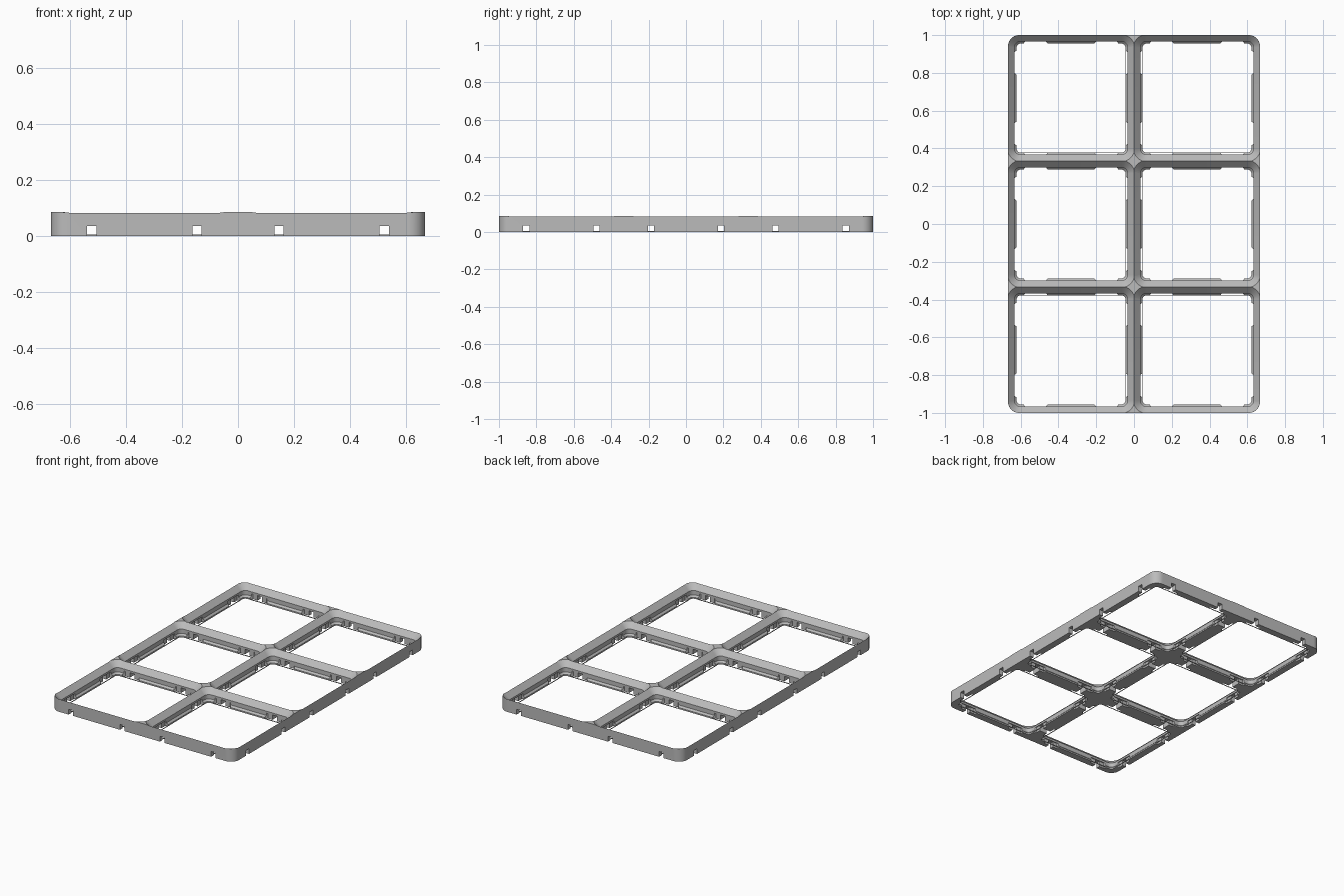
import bpy, bmesh, math
from mathutils import Vector, Matrix

if "Cube" in bpy.data.objects:
    bpy.data.objects.remove(bpy.data.objects["Cube"], do_unlink=True)

PITCH = 2 / 3
HALF = PITCH / 2
HEIGHT = 0.0855
COLS, ROWS = 2, 3
NOTCH = 0.1875          # notch distance from the cell centre
CELLS = [((i - (COLS - 1) / 2) * PITCH, (j - (ROWS - 1) / 2) * PITCH)
         for i in range(COLS) for j in range(ROWS)]

gray = bpy.data.materials.new("light gray plastic")
gray.use_nodes = True
gray.diffuse_color = (0.5, 0.5, 0.5, 1)
gray.node_tree.nodes["Principled BSDF"].inputs["Base Color"].default_value = (0.5, 0.5, 0.5, 1)


def rounded_rect(hx, hy, r, steps=10):
    pts = []
    for k, (sx, sy) in enumerate([(1, 1), (-1, 1), (-1, -1), (1, -1)]):
        for s in range(steps + 1):
            a = math.pi / 2 * (k + s / steps)
            pts.append((sx * (hx - r) + r * math.cos(a), sy * (hy - r) + r * math.sin(a)))
    return pts


def loft(bm, rings, matrix=Matrix()):
    """Closed solid through (outline, z) rings with equal point counts."""
    loops = [[bm.verts.new(matrix @ Vector((x, y, z))) for x, y in pts] for pts, z in rings]
    n = len(loops[0])
    for a, b in zip(loops, loops[1:]):
        for i in range(n):
            bm.faces.new((a[i], a[(i + 1) % n], b[(i + 1) % n], b[i]))
    bm.faces.new(loops[0][::-1])
    bm.faces.new(loops[-1])


def box(bm, x0, x1, y0, y1, z0, z1, matrix=Matrix()):
    outline = [(x0, y0), (x1, y0), (x1, y1), (x0, y1)]
    loft(bm, [(outline, z0), (outline, z1)], matrix)


def make_object(name, bm):
    bmesh.ops.recalc_face_normals(bm, faces=bm.faces)
    mesh = bpy.data.meshes.new(name)
    bm.to_mesh(mesh)
    bm.free()
    mesh.materials.append(gray)
    obj = bpy.data.objects.new(name, mesh)
    bpy.context.collection.objects.link(obj)
    return obj


def cut(target, bm):
    cutter = make_object("cutter", bm)
    cutter.hide_render = True
    mod = target.modifiers.new("cut", 'BOOLEAN')
    mod.operation, mod.solver, mod.object = 'DIFFERENCE', 'EXACT', cutter
    bpy.context.view_layer.objects.active = target
    bpy.ops.object.modifier_apply(modifier=mod.name)
    bpy.data.objects.remove(cutter, do_unlink=True)


def notch_places():
    """Frames on each wall: local +y points out to the cell boundary."""
    for cx, cy in CELLS:
        for k in range(4):
            for side in (-1, 1):
                yield (Matrix.Translation((cx, cy, 0)) @ Matrix.Rotation(k * math.pi / 2, 4, 'Z')
                       @ Matrix.Translation((side * NOTCH, HALF, 0)))


# Outer block with rounded corners
bm = bmesh.new()
outline = rounded_rect(COLS * HALF, ROWS * HALF, 0.058)
loft(bm, [(outline, 0), (outline, HEIGHT)])
frame = make_object("grid_frame", bm)

# Stepped, chamfered cell openings: (inset from cell boundary, height)
PROFILE = [(0.0452, -0.01), (0.0452, 0.0095), (0.034, 0.0207), (0.034, 0.049), (-0.0125, 0.0955)]
for cx, cy in CELLS:
    bm = bmesh.new()
    loft(bm, [(rounded_rect(HALF - d, HALF - d, 0.066 - d), z) for d, z in PROFILE],
         Matrix.Translation((cx, cy, 0)))
    cut(frame, bm)

# Flared pockets in the lower lip
bm = bmesh.new()
pocket = [(-0.062, -0.055), (0.062, -0.055), (0.062, -0.042), (0.05, -0.028), (-0.05, -0.028), (-0.062, -0.042)]
for place in notch_places():
    loft(bm, [(pocket, -0.01), (pocket, 0.036)], place)
cut(frame, bm)

# Narrow passages running through all walls, in both directions
for count, turn in ((COLS, 0), (ROWS, math.pi / 2)):
    bm = bmesh.new()
    for i in range(count):
        for side in (-1, 1):
            x = (i - (count - 1) / 2) * PITCH + side * NOTCH
            box(bm, x - 0.0165, x + 0.0165, -1.2, 1.2, -0.02, 0.035, Matrix.Rotation(turn, 4, 'Z'))
    cut(frame, bm)

# Thin sills bridging the pockets at the base
bm = bmesh.new()
for place in notch_places():
    box(bm, -0.066, 0.066, -0.0455, -0.0435, 0, 0.005, place)
sills = make_object("pocket_sills", bm)

for obj in (frame, sills):
    bpy.ops.object.select_all(action='DESELECT')
    obj.select_set(True)
    bpy.context.view_layer.objects.active = obj
    bpy.ops.object.shade_smooth_by_angle(angle=math.radians(25))
